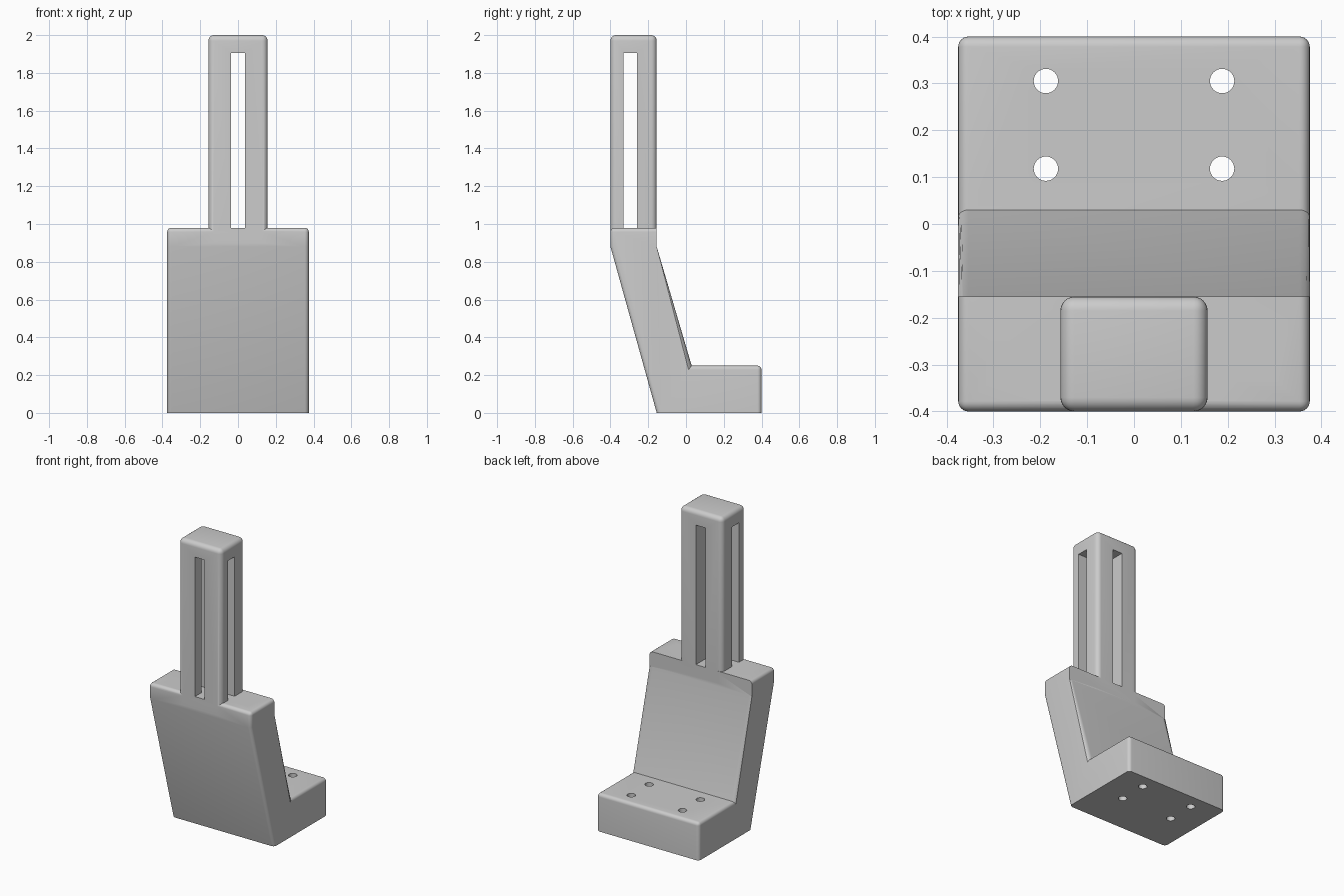
import bpy, bmesh, math
from mathutils import Matrix, Vector

cube = bpy.data.objects.get("Cube")
if cube:
    bpy.data.objects.remove(cube, do_unlink=True)

grey = bpy.data.materials.new("light grey")
grey.use_nodes = True
COLOR = (0.6, 0.6, 0.6, 1)
grey.diffuse_color = COLOR
grey.node_tree.nodes["Principled BSDF"].inputs["Base Color"].default_value = COLOR

W, FRONT, MID, BACK = 0.375, -0.40, -0.155, 0.40
TOP, BEND, FOOT = 0.98, 0.88, 0.25
RADIUS = 0.03


def finish(bm, name):
    bmesh.ops.recalc_face_normals(bm, faces=bm.faces)
    mesh = bpy.data.meshes.new(name)
    bm.to_mesh(mesh)
    bm.free()
    mesh.materials.append(grey)
    obj = bpy.data.objects.new(name, mesh)
    bpy.context.collection.objects.link(obj)
    return obj


def round_edges(bm, edges):
    bmesh.ops.bevel(bm, geom=edges, offset=RADIUS, offset_type='OFFSET',
                    segments=6, profile=0.5, affect='EDGES', clamp_overlap=True)


def box(bm, low, high):
    low, high = Vector(low), Vector(high)
    matrix = Matrix.Translation((low + high) / 2) @ Matrix.Diagonal((*(high - low), 1))
    bmesh.ops.create_cube(bm, size=1, matrix=matrix)


# Bracket: side profile extruded across the width
profile = [(MID, 0), (BACK, 0), (BACK, FOOT), (0.03, FOOT),
           (MID, BEND), (MID, TOP), (FRONT, TOP), (FRONT, BEND)]
bm = bmesh.new()
side = bm.faces.new([bm.verts.new((-W, y, z)) for y, z in profile])
grown = bmesh.ops.extrude_face_region(bm, geom=[side])
bmesh.ops.translate(bm, vec=(2 * W, 0, 0),
                    verts=[v for v in grown["geom"] if isinstance(v, bmesh.types.BMVert)])


def bracket_edge_is_round(edge):
    a, b = (v.co for v in edge.verts)
    if abs(a.x - b.x) > 0.1:  # crosswise: only the top front and foot back edges
        return (a.y < FRONT + 0.01 and a.z > TOP - 0.01) or \
               (a.y > BACK - 0.01 and a.z > FOOT - 0.01)
    on_floor = max(a.z, b.z) < 0.01
    back_strip = abs(a.y - MID) < 0.01 and abs(b.y - MID) < 0.01
    return not on_floor and not back_strip


round_edges(bm, [e for e in bm.edges if bracket_edge_is_round(e)])
bracket = finish(bm, "bracket")

# Post: upright box, rounded everywhere but at its foot
bm = bmesh.new()
box(bm, (-0.157, FRONT, 0.9), (0.157, MID, 2))
round_edges(bm, [e for e in bm.edges if max(v.co.z for v in e.verts) > 1])
post = finish(bm, "post")

# Cutters: crossing slots and four screw holes
SLOT, SLOT_TOP, SLOT_Y = 0.036, 1.905, -0.295
bm = bmesh.new()
box(bm, (-SLOT, -0.6, TOP), (SLOT, 0, SLOT_TOP))
slot_front = finish(bm, "slot_cutter_front")
bm = bmesh.new()
box(bm, (-0.3, SLOT_Y - SLOT, TOP), (0.3, SLOT_Y + SLOT, SLOT_TOP))
slot_side = finish(bm, "slot_cutter_side")
bm = bmesh.new()
for x in (-0.188, 0.188):
    for y in (0.118, 0.305):
        bmesh.ops.create_cone(bm, cap_ends=True, segments=32, radius1=0.026, radius2=0.026,
                              depth=1, matrix=Matrix.Translation((x, y, 0)))
holes = finish(bm, "screw_hole_cutter")

# Join and cut
for tool, operation in ((post, 'UNION'), (slot_front, 'DIFFERENCE'),
                        (slot_side, 'DIFFERENCE'), (holes, 'DIFFERENCE')):
    mod = bracket.modifiers.new(tool.name, 'BOOLEAN')
    mod.object, mod.operation, mod.solver = tool, operation, 'EXACT'
bpy.context.view_layer.objects.active = bracket
bracket.select_set(True)
for mod in list(bracket.modifiers):
    bpy.ops.object.modifier_apply(modifier=mod.name)
for tool in (post, slot_front, slot_side, holes):
    bpy.data.objects.remove(tool, do_unlink=True)

bracket.name = "bracket_with_slotted_post"
bpy.ops.object.shade_smooth_by_angle(angle=math.radians(30))
